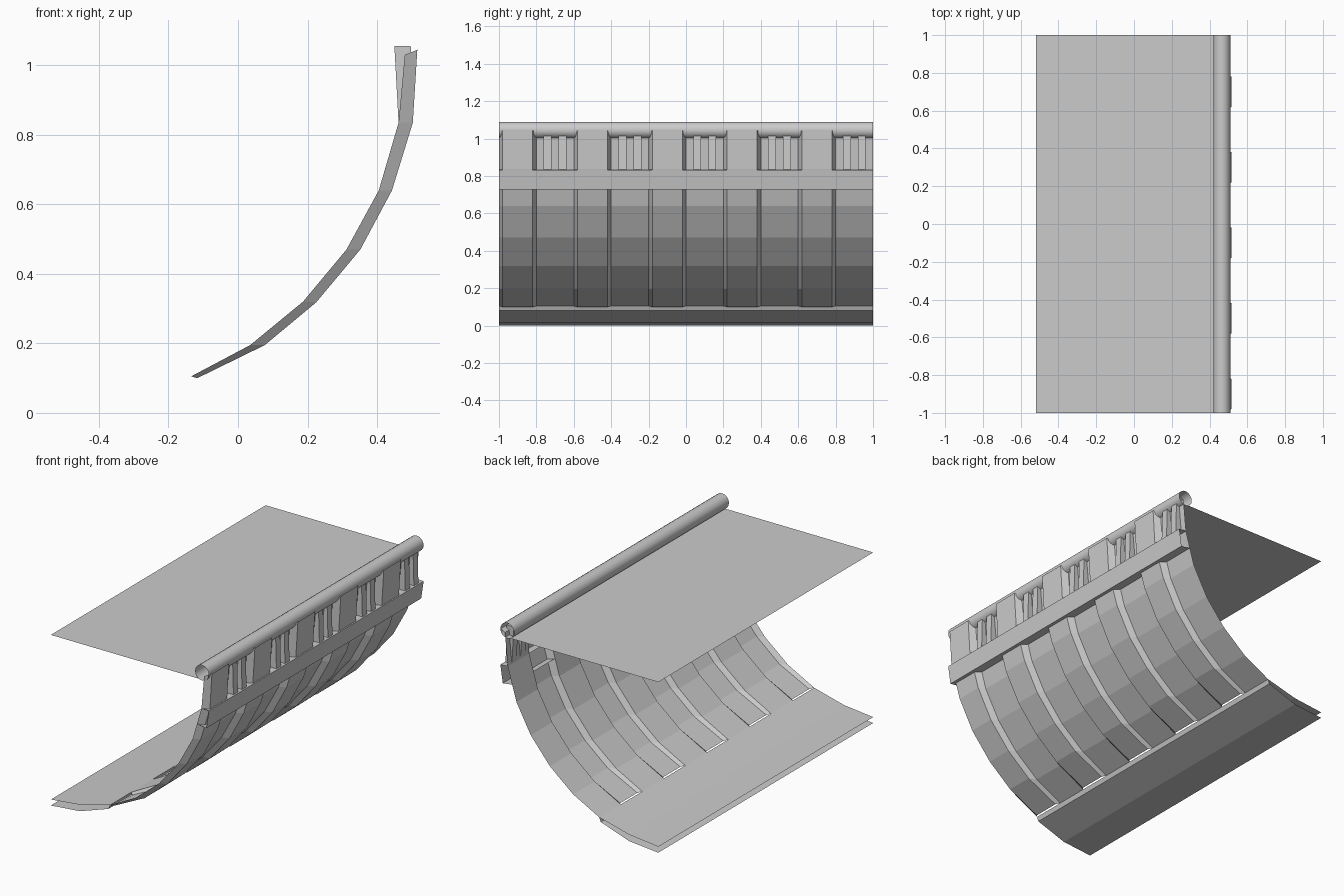
import bpy, bmesh, math

if "Cube" in bpy.data.objects:
    bpy.data.objects.remove(bpy.data.objects["Cube"])

PITCH = 0.4
PANELS = [-0.9 + PITCH * i for i in range(5)]   # raised panel centres along y


def finish(name, bm):
    mesh = bpy.data.meshes.new(name)
    bm.to_mesh(mesh)
    bm.free()
    obj = bpy.data.objects.new(name, mesh)
    bpy.context.collection.objects.link(obj)
    return obj


def loft(name, columns):
    """Skin a grid of columns, each a list of xyz points."""
    bm = bmesh.new()
    grid = [[bm.verts.new(p) for p in col] for col in columns]
    for a, b in zip(grid, grid[1:]):
        for i in range(len(a) - 1):
            bm.faces.new((a[i], b[i], b[i + 1], a[i + 1]))
    return finish(name, bm)


def sheet(name, profile):
    """Extrude an xz profile along the full length."""
    return loft(name, [[(x, y, z) for x, z in profile] for y in (-1, 1)])


# Curved wall: alternating recessed and raised panels with sloped sides
recessed = [(-0.135, 0.105), (0.035, 0.195), (0.187, 0.32), (0.312, 0.47),
            (0.405, 0.64), (0.462, 0.835), (0.48, 1.03)]
raised = [(-0.117, 0.10), (0.077, 0.195), (0.225, 0.318), (0.352, 0.47),
          (0.443, 0.64), (0.503, 0.835), (0.516, 1.045)]
columns = []
for c in PANELS:
    for dy, prof in ((-0.1, recessed), (-0.08, raised), (0.08, raised), (0.1, recessed)):
        columns.append([(x, c + dy, z) for x, z in prof])
columns.append([(x, 1, z) for x, z in recessed])
loft("curved_wall", columns)

# Sloped lip above each recess
for c in PANELS:
    m = c + PITCH / 2
    loft("recess_lip", [[(0.48, m - 0.1, 1.03), (0.507, m - 0.117, 1.045)],
                        [(0.48, m + 0.1, 1.03), (0.507, min(m + 0.117, 1), 1.045)]])

# Vent slats, two per recess
slat = [(0.462, 0.835), (0.503, 0.835), (0.497, 1.055), (0.45, 1.055)]
bm = bmesh.new()
for c in PANELS:
    for off in (-0.04, 0.04):
        y = c + PITCH / 2 + off
        ends = [[bm.verts.new((x, y + s, z)) for x, z in slat] for s in (-0.021, 0.021)]
        bm.faces.new(ends[0])
        bm.faces.new(ends[1][::-1])
        for i in range(4):
            j = (i + 1) % 4
            bm.faces.new((ends[0][j], ends[0][i], ends[1][i], ends[1][j]))
finish("vent_slats", bm)

# Horizontal rail over the wall panels
sheet("wall_rail", [(0.435, 0.735), (0.494, 0.727), (0.51, 0.833), (0.462, 0.835)])

# Floor: underside, riser and walking surface
sheet("floor_underside", [(-0.52, 0.0), (-0.33, 0.017), (-0.145, 0.08), (-0.135, 0.105)])
sheet("floor_deck", [(-0.135, 0.105), (-0.33, 0.055), (-0.52, 0.035)])

# Ceiling sheet
sheet("ceiling", [(0.45, 1.005), (-0.52, 1.005)])

# Open pipe along the top edge
N = 16
ring = [(0.465 + 0.045 * math.cos(2 * math.pi * i / N),
         1.045 + 0.045 * math.sin(2 * math.pi * i / N)) for i in range(N + 1)]
pipe = sheet("ceiling_pipe", ring)
bm = bmesh.new()
bm.from_mesh(pipe.data)
bmesh.ops.remove_doubles(bm, verts=bm.verts, dist=1e-5)
bm.to_mesh(pipe.data)
bm.free()
pipe.data.shade_smooth()
